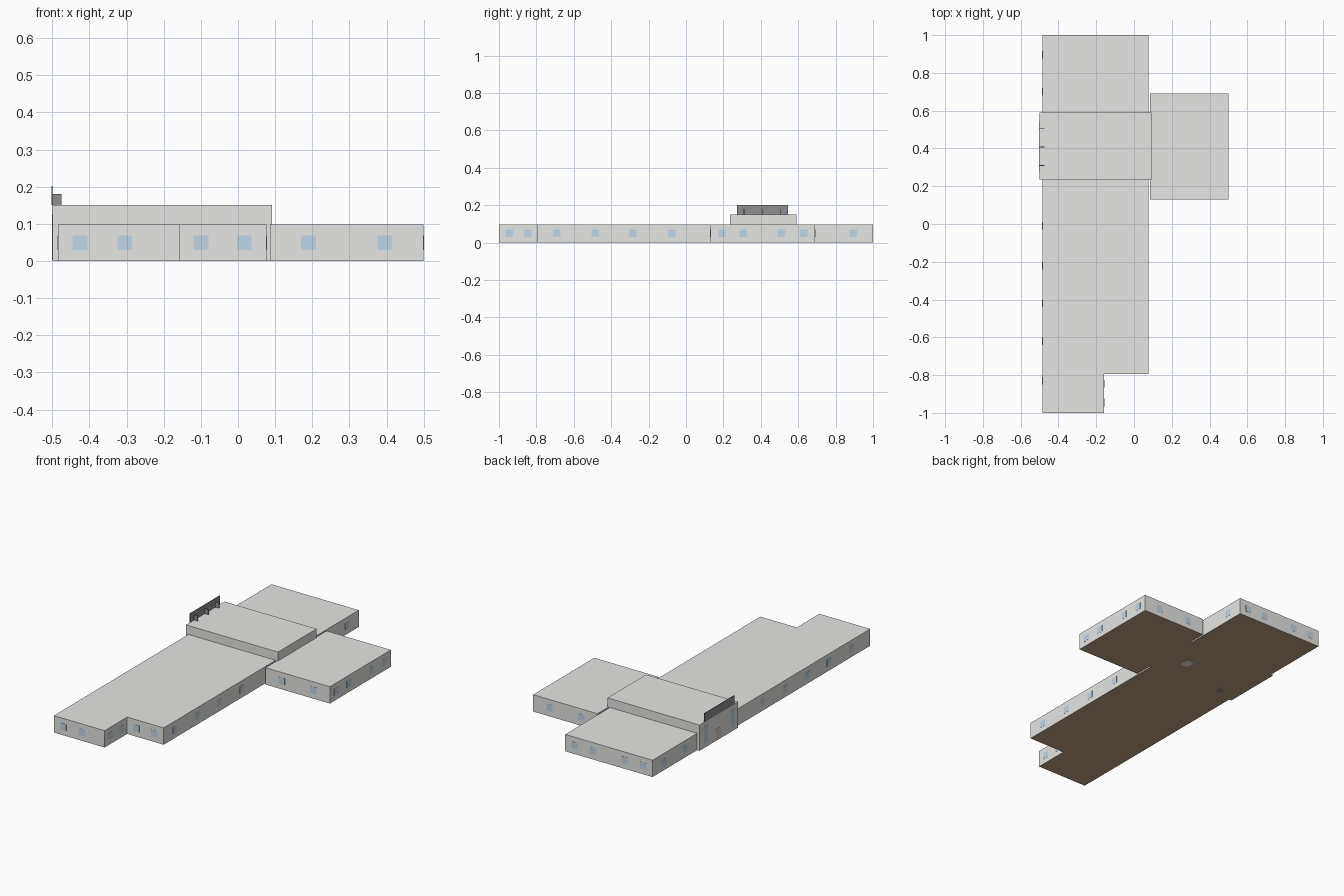
import bpy, bmesh
from mathutils import Vector

if "Cube" in bpy.data.objects:
    bpy.data.objects.remove(bpy.data.objects["Cube"])


def material(name, rgb):
    m = bpy.data.materials.new(name)
    m.use_nodes = True
    m.diffuse_color = (*rgb, 1)
    bsdf = next(n for n in m.node_tree.nodes if n.type == 'BSDF_PRINCIPLED')
    bsdf.inputs["Base Color"].default_value = (*rgb, 1)
    return m


WALL = material("concrete_grey", (0.79, 0.79, 0.775))
GLASS = material("pale_blue_glass", (0.54, 0.68, 0.81))
FLOOR = material("floor_brown", (0.51, 0.36, 0.24))
SIGN = material("dark_grey_metal", (0.27, 0.27, 0.28))
DOOR = material("door_beige", (0.72, 0.62, 0.57))


def new_object(name, bm, mats):
    mesh = bpy.data.meshes.new(name)
    bm.to_mesh(mesh)
    bm.free()
    ob = bpy.data.objects.new(name, mesh)
    bpy.context.scene.collection.objects.link(ob)
    for m in mats:
        mesh.materials.append(m)


def add_box(bm, lo, hi):
    lo, hi = Vector(lo), Vector(hi)
    verts = bmesh.ops.create_cube(bm, size=1)["verts"]
    for v in verts:
        v.co = (lo + hi) / 2 + v.co * (hi - lo)


def box(name, lo, hi, mat):
    bm = bmesh.new()
    add_box(bm, lo, hi)
    new_object(name, bm, [mat])


def block(name, footprint, height):
    """Extruded footprint; the underside gets the floor colour."""
    bm = bmesh.new()
    base = bm.faces.new([bm.verts.new((x, y, 0)) for x, y in footprint])
    top = bmesh.ops.extrude_face_region(bm, geom=[base], use_keep_orig=True)["geom"]
    for v in top:
        if isinstance(v, bmesh.types.BMVert):
            v.co.z = height
    bmesh.ops.recalc_face_normals(bm, faces=bm.faces)
    for f in bm.faces:
        f.material_index = int(f.normal.z < -0.5)
    new_object(name, bm, [WALL, FLOOR])


def rect(x0, x1, y0, y1):
    return [(x0, y0), (x1, y0), (x1, y1), (x0, y1)]


X, Y = 0, 1
PROUD, BURIED = 0.0008, 0.004


def panes(name, rows, mat=GLASS, size=(0.04, 0.03, 0.069)):
    """Thin plates set into walls; a row is axis, direction, wall position, centres."""
    width, sill, head = size
    bm = bmesh.new()
    for axis, side, wall, centres in rows:
        for c in centres:
            lo, hi = [0, 0, sill], [0, 0, head]
            lo[axis], hi[axis] = sorted((wall + side * PROUD, wall - side * BURIED))
            lo[1 - axis], hi[1 - axis] = c - width / 2, c + width / 2
            add_box(bm, lo, hi)
    new_object(name, bm, [mat])


LEFT_X, RIGHT_X, STUB_X = -0.485, 0.077, -0.158
STEP_Y, HALL_Y0, HALL_Y1 = -0.793, 0.236, 0.59
LOW, HIGH = 0.098, 0.15
END_WINDOWS = (-0.425, -0.305, -0.10, 0.017)

# Long south wing with its stepped front end
block("south_wing", [(LEFT_X, -1), (STUB_X, -1), (STUB_X, STEP_Y), (RIGHT_X, STEP_Y),
                     (RIGHT_X, HALL_Y0), (LEFT_X, HALL_Y0)], LOW)
panes("south_windows", [
    (Y, -1, -1, END_WINDOWS[:2]),
    (Y, -1, STEP_Y, END_WINDOWS[2:]),
    (X, 1, STUB_X, (-0.945, -0.845)),
    (X, 1, RIGHT_X, (-0.69, -0.485, -0.285, -0.075)),
    (X, -1, LEFT_X, (-0.83, -0.62, -0.42, -0.22, -0.01)),
])

# North wing
block("north_wing", rect(LEFT_X, RIGHT_X, HALL_Y1, 1), LOW)
panes("north_windows", [
    (Y, 1, 1, END_WINDOWS),
    (X, 1, RIGHT_X, (0.895,)),
    (X, -1, LEFT_X, (0.70, 0.895)),
])

# Side wing
SIDE_Y0, SIDE_Y1, SIDE_X = 0.13, 0.691, 0.5
block("side_wing", rect(0.086, SIDE_X, SIDE_Y0, SIDE_Y1), LOW)
panes("side_windows", [
    (Y, -1, SIDE_Y0, (0.19, 0.395)),
    (Y, 1, SIDE_Y1, (0.19, 0.395)),
    (X, 1, SIDE_X, (0.19, 0.305, 0.51, 0.63)),
])

# Taller entrance hall with tall windows and a door
HALL_X = -0.5
block("entrance_hall", rect(HALL_X, 0.092, HALL_Y0, HALL_Y1), HIGH)
panes("tall_windows", [(X, -1, HALL_X, (0.285, 0.53))], GLASS, (0.035, 0.025, 0.125))
panes("entrance_door", [(X, -1, HALL_X, (0.415,))], DOOR, (0.045, 0.002, 0.07))

# Footing plates under the hall floor
box("large_footing", (-0.08, 0.36, -0.0005), (-0.03, 0.42, 0.002), WALL)
box("small_footing", (-0.40, 0.26, -0.0005), (-0.365, 0.30, 0.002), SIGN)

# Blank sign board on the roof edge, with brackets
box("sign_board", (HALL_X - 0.002, 0.272, HIGH), (HALL_X + 0.001, 0.546, 0.202), SIGN)
for y in (0.31, 0.408, 0.507):
    box("sign_bracket", (HALL_X, y - 0.002, HIGH), (HALL_X + 0.025, y + 0.002, 0.18), SIGN)
